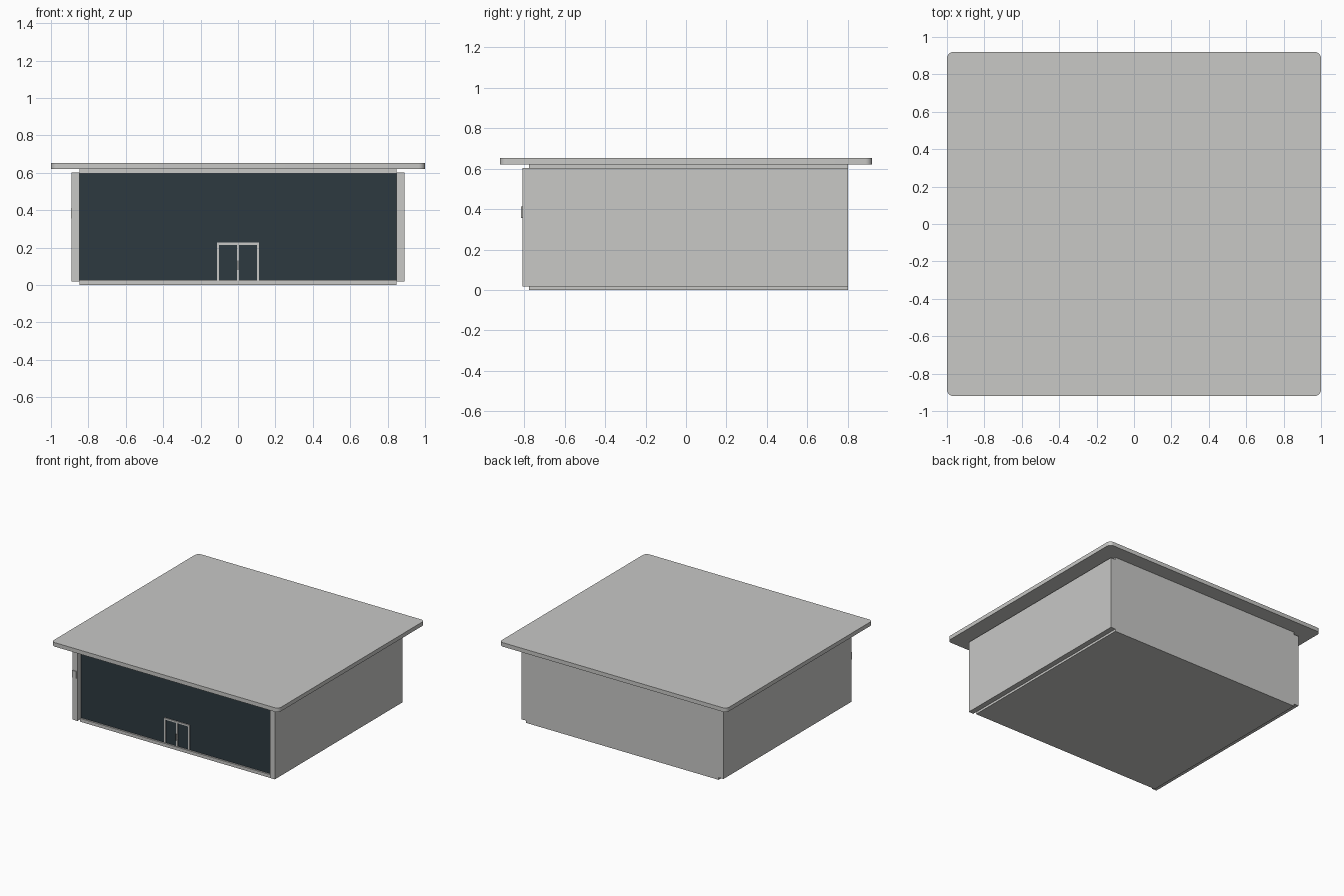
import bpy
import bmesh

cube = bpy.data.objects.get("Cube")
if cube:
    bpy.data.objects.remove(cube, do_unlink=True)


def material(name, rgb):
    m = bpy.data.materials.new(name)
    m.use_nodes = True
    m.diffuse_color = (*rgb, 1)
    m.node_tree.nodes["Principled BSDF"].inputs["Base Color"].default_value = (*rgb, 1)
    return m


concrete = material("light grey", (0.58, 0.58, 0.565))
glazing = material("dark glass", (0.026, 0.042, 0.051))


def box(name, x, y, z, mat=concrete, corner=0):
    """Box from (min, max) ranges; corner rounds the upright edges."""
    bm = bmesh.new()
    bmesh.ops.create_cube(bm, size=1)
    for v in bm.verts:
        v.co = [r[0] if c < 0 else r[1] for c, r in zip(v.co, (x, y, z))]
    if corner:
        upright = [e for e in bm.edges
                   if abs(e.verts[0].co.z - e.verts[1].co.z) > 0.001]
        bmesh.ops.bevel(bm, geom=upright, offset=corner, segments=6,
                        profile=0.5, affect='EDGES')
    mesh = bpy.data.meshes.new(name)
    bm.to_mesh(mesh)
    bm.free()
    mesh.materials.append(mat)
    obj = bpy.data.objects.new(name, mesh)
    bpy.context.collection.objects.link(obj)
    return obj


# Roof slab with rounded corners
roof = box("roof", (-1, 1), (-0.92, 0.92), (0.62, 0.652), corner=0.035)
bpy.context.view_layer.objects.active = roof
roof.select_set(True)
bpy.ops.object.shade_smooth_by_angle()

# Shell: floor, ceiling and back wall
W = 0.848
FRONT, BACK = -0.775, 0.80
box("floor", (-W, W), (FRONT, BACK), (0, 0.026))
box("ceiling", (-W, W), (FRONT, BACK), (0.597, 0.62))
box("back_wall", (-W, W), (BACK - 0.03, BACK), (0.026, 0.597))

# Side walls
for side, name in ((-1, "right_wall"), (1, "left_wall")):
    box(name, sorted((side * W, side * 0.89)), (-0.808, BACK), (0.018, 0.602))

# Glass front, set slightly back from the floor edge
GLASS = -0.762
box("glass_front", (-W, W), (GLASS, GLASS + 0.012), (0.026, 0.597), glazing)

# Double door frame and handles
frame_y = (GLASS - 0.008, GLASS)
for x, name in ((-0.106, "right"), (0, "middle"), (0.106, "left")):
    box("door_post_" + name, (x - 0.005, x + 0.005), frame_y, (0.026, 0.215))
box("door_lintel", (-0.111, 0.111), frame_y, (0.213, 0.226))
for side, name in ((-1, "right"), (1, "left")):
    x = sorted((side * 0.002, side * 0.005))
    box("door_handle_" + name, x, (GLASS - 0.018, GLASS - 0.014), (0.08, 0.13))
    for z in (0.085, 0.12):
        box("handle_mount_" + name, x, (GLASS - 0.014, GLASS - 0.008), (z, z + 0.005))

# Small plate on the end of the right wall
box("wall_plate", (-0.893, -0.855), (-0.814, -0.808), (0.355, 0.412))
